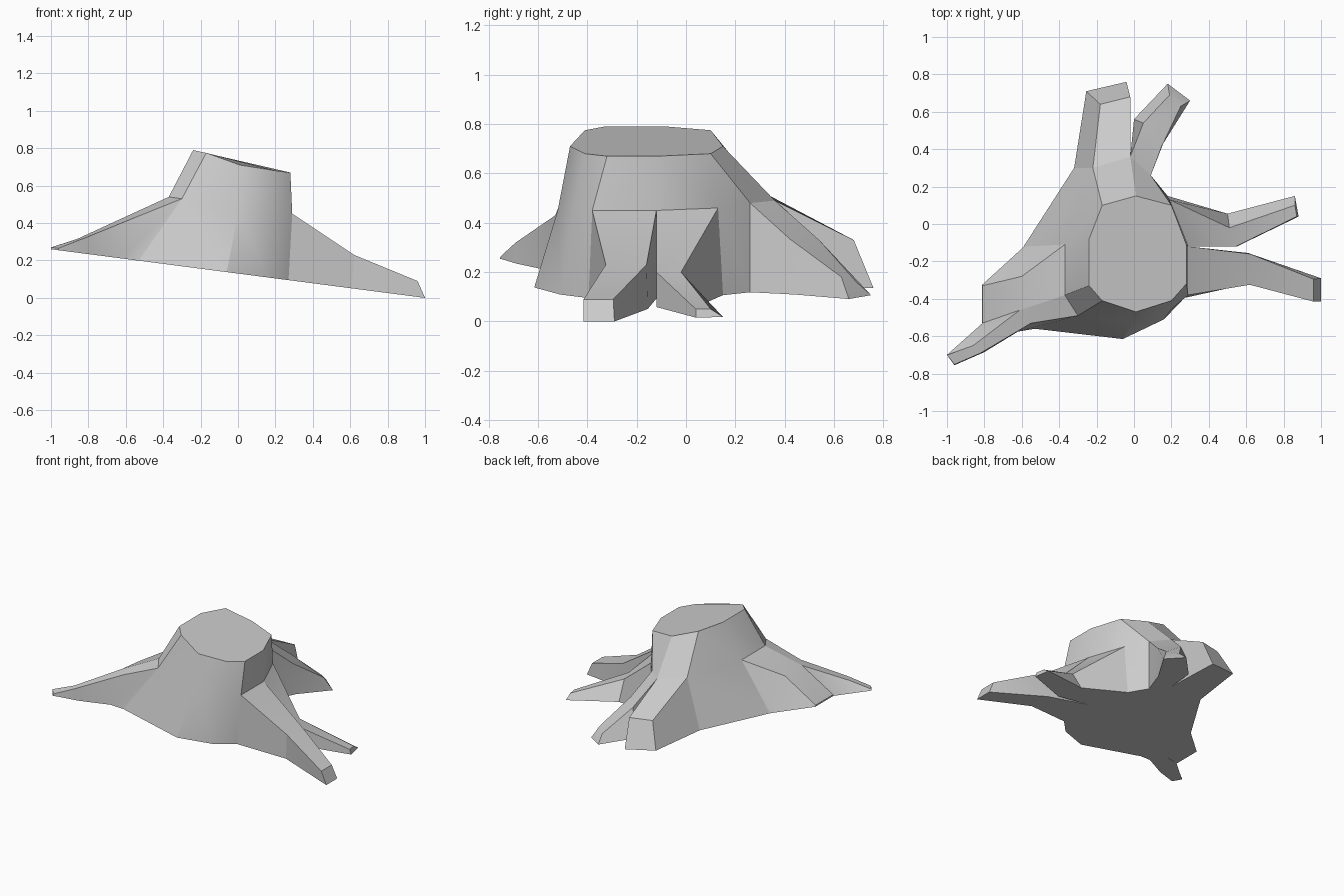
import bpy, bmesh

if "Cube" in bpy.data.objects:
    bpy.data.objects.remove(bpy.data.objects["Cube"])

def ground(p):
    # sloping cut plane under the stump
    return (p[0], p[1], 0.13 * (1 - p[0]))

def make(name, faces):
    # mesh from a list of corner loops, welded, with sharp edges kept
    bm = bmesh.new()
    for f in faces:
        bm.faces.new([bm.verts.new(p) for p in f])
    bmesh.ops.remove_doubles(bm, verts=bm.verts, dist=0.0005)
    me = bpy.data.meshes.new(name)
    bm.to_mesh(me)
    bm.free()
    ob = bpy.data.objects.new(name, me)
    bpy.context.collection.objects.link(ob)
    bpy.ops.object.select_all(action='DESELECT')
    ob.select_set(True)
    bpy.context.view_layer.objects.active = ob
    bpy.ops.object.shade_smooth_by_angle(angle=0.45)

# trunk rings, clockwise from above, starting at the back left
top = [(-.17, .10, .775), (.01, .15, .71), (.20, .10, .68), (.20, .10, .68),
       (.28, -.11, .67), (.28, -.32, .67), (.20, -.41, .68), (.01, -.47, .71),
       (-.17, -.41, .775), (-.24, -.33, .79), (-.24, -.08, .79)]
mid = [(-.22, .30, .53), (-.02, .36, .49), (.09, .26, .48), (.19, .13, .46),
       (.29, -.12, .45), (.29, -.38, .45), (.20, -.455, .45), (0, -.52, .45),
       (-.30, -.49, .53), (-.37, -.38, .54), (-.37, -.11, .54)]
base = [ground(p) for p in [
    (-.32, .30), (-.02, .36), (.09, .26), (.18, .15), (.29, -.12), (.27, -.395),
    (.16, -.51), (-.06, -.615), (-.53, -.56), (-.60, -.45), (-.59, -.12)]]
root_sides = {0, 1, 3, 4, 8, 9}      # sides where a root grows out

faces = [top[:3][::-1] + top[4:][::-1], base]
for i in range(11):
    j = (i + 1) % 11
    upper = [mid[i], top[i], top[j], mid[j]]
    if top[i] == top[j]:
        upper = [mid[i], top[i], mid[j]]
    faces.append(upper)
    if i not in root_sides:
        faces.append([base[i], mid[i], mid[j], base[j]])
make("trunk", faces)

def root(name, side, stations, buried=""):
    # flat-topped root lofted outwards from a trunk side;
    # station = top left, top right, base left, base right
    rows = [(mid[side], mid[side + 1], base[side], base[side + 1])]
    rows += [(l, r, ground(a), ground(b)) for l, r, a, b in stations]
    faces = []
    for k in range(len(rows) - 1):
        l0, r0, a0, b0 = rows[k]
        l1, r1, a1, b1 = rows[k + 1]
        faces += [[l0, r0, r1, l1], [a0, a1, b1, b0]]
        if k or buried != "left":
            faces.append([l0, l1, a1, a0])
        if k or buried != "right":
            faces.append([r0, b0, b1, r1])
    l, r, a, b = rows[-1]
    faces.append([l, r, b, a])
    make(name, faces)

# roots at the back
root("back_left_root", 0, [
    ((-.18, .64, .335), (-.02, .68, .33), (-.255, .71), (-.04, .76))])
root("back_right_root", 1, [
    ((.05, .54, .33), (.15, .42, .335), (0, .56), (.16, .44)),
    ((.19, .69, .16), (.25, .63, .18), (.18, .75), (.30, .66))])

# roots on the right
root("right_rear_root", 3, [
    ((.51, -.02, .20), (.545, -.12, .20), (.50, .055), (.55, -.12)),
    ((.86, .10, .05), (.87, .04, .05), (.86, .15), (.88, .04))])
root("right_front_root", 4, [
    ((.62, -.16, .23), (.62, -.325, .23), (.61, -.155), (.61, -.32)),
    ((.96, -.295, .09), (.96, -.415, .09), (1.0, -.29), (1.0, -.415))])

# forked root on the left
root("left_front_root", 8, [
    ((-.55, -.53, .43), (-.61, -.46, .43), (-.62, -.575), (-.62, -.46)),
    ((-.82, -.69, .32), (-.86, -.65, .315), (-.80, -.685), (-.81, -.53)),
    ((-.96, -.75, .265), (-1, -.70, .27), (-.96, -.755), (-1, -.70))], "right")
root("left_rear_root", 9, [
    ((-.61, -.46, .43), (-.60, -.28, .42), (-.62, -.46), (-.62, -.15)),
    ((-.81, -.53, .245), (-.81, -.33, .245), (-.812, -.53), (-.812, -.325))], "left")
